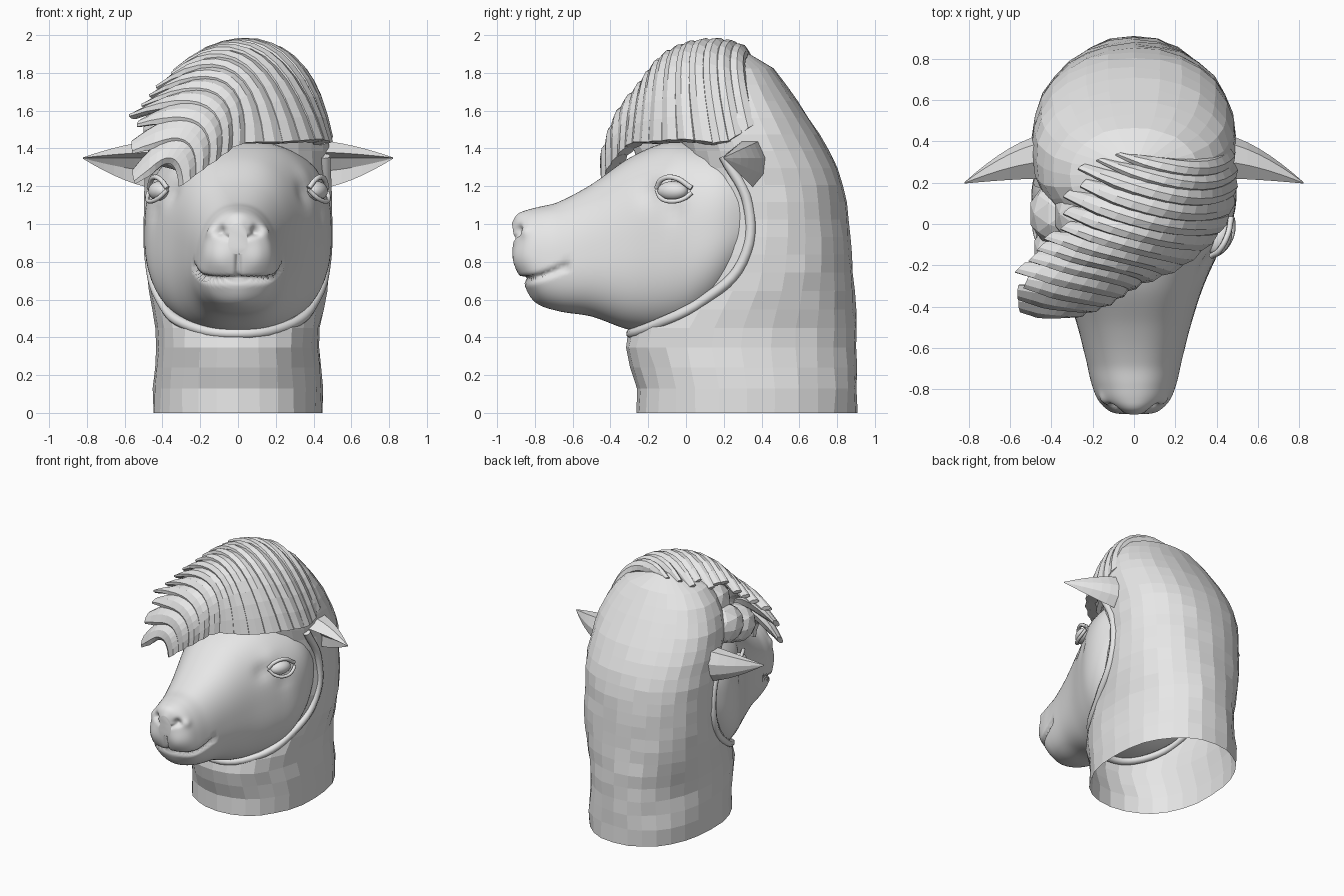
import bpy, bmesh, math, random
from mathutils import Vector

random.seed(4)
if "Cube" in bpy.data.objects:
    bpy.data.objects.remove(bpy.data.objects["Cube"])

GREY = (0.8, 0.8, 0.8, 1)
clay = bpy.data.materials.new("clay grey")
clay.use_nodes = True
clay.diffuse_color = GREY
clay.node_tree.nodes["Principled BSDF"].inputs["Base Color"].default_value = GREY


def sample(keys, x):
    """Smooth curve through rows of (position, value, value, ...)."""
    last = len(keys) - 1
    x = min(max(x, keys[0][0]), keys[-1][0])
    i = next(j for j in range(last) if x <= keys[j + 1][0])
    a, b = keys[i], keys[i + 1]
    h = b[0] - a[0]
    u = (x - a[0]) / h

    def slope(j, k):
        p, q = keys[max(j - 1, 0)], keys[min(j + 1, last)]
        return (q[k] - p[k]) / (q[0] - p[0])

    s = u * u * (3 - 2 * u)
    return [a[k] + (b[k] - a[k]) * s
            + h * u * (1 - u) * ((1 - u) * slope(i, k) - u * slope(i + 1, k))
            for k in range(1, len(a))]


def oval(angle, power):
    c, s = math.cos(angle), math.sin(angle)
    return (math.copysign(abs(c) ** (2 / power), c),
            math.copysign(abs(s) ** (2 / power), s))


def loft(name, rings, cap_start=True, cap_end=True, smooth=False, sculpt=None):
    bm = bmesh.new()
    loops = [[bm.verts.new(p) for p in ring] for ring in rings]
    n = len(loops[0])
    for lo, hi in zip(loops, loops[1:]):
        for j in range(n):
            k = (j + 1) % n
            bm.faces.new((lo[j], lo[k], hi[k], hi[j]))
    if cap_start:
        bm.faces.new(loops[0][::-1])
    if cap_end:
        bm.faces.new(loops[-1])
    bmesh.ops.recalc_face_normals(bm, faces=bm.faces)
    if sculpt:
        bm.normal_update()
        moves = [(v, v.normal * sculpt(v.co)) for v in bm.verts]
        for v, move in moves:
            v.co += move
    mesh = bpy.data.meshes.new(name)
    bm.to_mesh(mesh)
    bm.free()
    mesh.materials.append(clay)
    mesh.polygons.foreach_set("use_smooth", [smooth] * len(mesh.polygons))
    obj = bpy.data.objects.new(name, mesh)
    bpy.context.collection.objects.link(obj)
    return obj


def ball(name, place, size, turn=0, detail=3, smooth=True):
    bpy.ops.mesh.primitive_ico_sphere_add(subdivisions=detail, radius=1, location=place)
    obj = bpy.context.object
    obj.name, obj.scale, obj.rotation_euler.z = name, size, turn
    obj.data.materials.append(clay)
    if smooth:
        bpy.ops.object.shade_smooth()


def cord(name, points, radius):
    data = bpy.data.curves.new(name, "CURVE")
    data.dimensions = "3D"
    data.bevel_depth, data.bevel_resolution, data.resolution_u = radius, 2, 6
    data.use_fill_caps = True
    spline = data.splines.new("BEZIER")
    spline.bezier_points.add(len(points) - 1)
    for bp, p in zip(spline.bezier_points, points):
        bp.co = p
        bp.handle_left_type = bp.handle_right_type = "AUTO"
    data.materials.append(clay)
    obj = bpy.data.objects.new(name, data)
    bpy.context.collection.objects.link(obj)


# Woolly neck and crown: height, front, back, half width
NECK = [(0, -.26, .905, .45), (.15, -.26, .905, .45), (.4, -.32, .905, .43),
        (.7, -.1, .885, .475), (1, 0, .86, .485), (1.25, 0, .82, .49),
        (1.5, -.05, .69, .485), (1.65, -.05, .59, .44), (1.8, 0, .48, .34),
        (1.88, .05, .41, .2), (1.91, .15, .32, .08)]
rings = []
for i in range(21):
    z = 1.91 * (i / 20) ** .9
    front, back, w = sample(NECK, z)
    ring = []
    for j in range(28):
        c, s = oval(math.tau * j / 28, 2.2)
        rough = 1 + random.uniform(-.012, .012)
        ring.append((c * w * rough, (front + back) / 2 + s * (back - front) / 2 * rough, z))
    rings.append(ring)
loft("wool_neck", rings, cap_start=False)

# Face: depth, top, bottom, half width
FACE = [(-.91, 1, .84, .05), (-.89, 1.045, .75, .11), (-.85, 1.07, .68, .165),
        (-.78, 1.09, .585, .2), (-.68, 1.115, .54, .225), (-.5, 1.21, .51, .27),
        (-.3, 1.35, .44, .335), (-.1, 1.435, .42, .425), (.05, 1.44, .46, .485),
        (.2, 1.42, .58, .49), (.38, 1.3, .85, .42)]

# Soft bumps and dents: side, depth, height, radius, amount
BUMPS = [(.085, -.87, .82, .075, .022), (0, -.9, 1, .06, .012),
         (.09, -.88, .965, .024, -.04), (.15, -.85, .96, .03, .012),
         (0, -.81, .62, .08, .015), (.4, -.13, 1.28, .07, .018),
         (.36, -.2, 1.17, .06, -.02), (.44, -.05, 1.06, .05, -.012)]


def bell(x):
    return math.exp(-x * x)


def face_detail(p):
    d = 0
    for x, y, z, r, amount in BUMPS:
        d += amount * bell((Vector((abs(p.x), p.y, p.z)) - Vector((x, y, z))).length / r)
    if p.y < -.62:
        mouth = .705 + .07 * min(max((p.y + .86) / .22, 0), 1) ** 1.5
        d -= .035 * bell((p.z - mouth) / .014)
    if p.y < -.82 and .72 < p.z < .93:
        d -= .022 * bell(p.x / .014)
    if p.y < -.8 and abs(p.x) < .12:
        d -= .012 * bell((p.z - .9 - abs(p.x) * .5) / .014)
    return d


rings = []
for i in range(64):
    u = i / 63
    y = -.91 + 1.29 * u ** 1.8
    top, bottom, w = sample(FACE, y)
    power = 2.2 + .5 * u
    ring = []
    for j in range(96):
        c, s = oval(math.tau * (j + .5) / 96, power)
        ring.append((c * w * (1 - .16 * s * (1 - u)), y, (top + bottom) / 2 + s * (top - bottom) / 2))
    rings.append(ring)
loft("face", rings, smooth=True, sculpt=face_detail)

# Wool edge around the jaw
EDGE = [(.46, .2, 1.36), (.47, .33, 1.1), (.465, .3, .8), (.41, .1, .6), (.28, -.15, .47)]
cord("wool_edge", EDGE + [(0, -.29, .42)] + [(-x, y, z) for x, y, z in EDGE[::-1]], .028)

# Ear cross-section: outer shell, then the hollow facing forward
EAR = [(.22, 1.38), (.3, 1.44), (.39, 1.44), (.43, 1.35), (.42, 1.26),
       (.36, 1.19), (.36, 1.28), (.31, 1.35)]
TIP = Vector((.82, .195, 1.35))
for side, label in ((1, "left"), (-1, "right")):
    rings = []
    for i in range(8):
        s = i / 7
        pull = .97 * s ** 1.5
        rings.append([(side * (.44 + .38 * s), y + (TIP.y - y) * pull, z + (TIP.z - z) * pull)
                      for y, z in EAR])
    loft(label + "_ear", rings)

    # Closed eye with folded lids
    ball(label + "_eyelid", (side * .415, -.07, 1.175), (.055, .085, .052), side * -.4)
    lid = [(.375, -.155, 1.18), (.425, -.13, 1.135), (.468, -.07, 1.12),
           (.48, -.01, 1.135), (.475, .03, 1.165)]
    cord(label + "_lower_lid", [(side * x, y, z) for x, y, z in lid], .012)
    crease = [(.375, -.155, 1.19), (.41, -.13, 1.235), (.45, -.06, 1.245), (.47, .03, 1.19)]
    cord(label + "_upper_lid", [(side * x, y, z) for x, y, z in crease], .014)

# Swept tuft: roots, crest and tips from back to front
ROOT = [(.44, .36, 1.52), (.46, .2, 1.43), (.4, 0, 1.44), (.22, -.17, 1.43),
        (0, -.27, 1.42), (-.15, -.36, 1.33), (-.3, -.42, 1.21)]
CREST = [(.27, .3, 1.85), (.22, .15, 1.89), (.12, 0, 1.89), (0, -.12, 1.84),
         (-.1, -.22, 1.72), (-.22, -.34, 1.56), (-.36, -.42, 1.34)]
ENDS = [(-.05, .36, 1.87), (-.2, .27, 1.87), (-.28, .12, 1.83), (-.38, -.03, 1.75),
        (-.47, -.15, 1.64), (-.57, -.28, 1.5), (-.52, -.42, 1.2)]
PATHS = [[(i, *p) for i, p in enumerate(path)] for path in (ROOT, CREST, ENDS)]


def tuft(t, s):
    a, b, c = (Vector(sample(path, t * 6)) for path in PATHS)
    return a * (2 * s - 1) * (s - 1) + b * 4 * s * (1 - s) + c * s * (2 * s - 1)


LOCKS, STEPS, e = 14, 11, .01
for i in range(LOCKS):
    t = (i + .5) / LOCKS
    reach = random.uniform(.95, 1.05)
    rings = []
    for k in range(STEPS + 1):
        s = reach * k / STEPS
        across = (tuft(t + e, s) - tuft(t - e, s)) / (2 * e)
        along = tuft(t, s + e) - tuft(t, s - e)
        out = along.cross(across).normalized()
        if out.dot(tuft(t, s) - Vector((0, .2, 1.3))) < 0:
            out = -out
        taper = min(1, .45 + (1 - k / STEPS) * 2.6)
        half = across * (.72 / LOCKS) * taper
        ring = []
        for j in range(8):
            c, q = oval(math.tau * j / 8, 2)
            lift = .045 * q * taper + .018 * c * s
            ring.append(tuft(t, s) + half * c + out * lift)
        rings.append(ring)
    loft(f"tuft_lock_{i + 1}", rings)

# Wool clumps beneath the overhanging tuft
for place, size in (((-.34, .05, 1.5), .17), ((-.33, -.13, 1.43), .16), ((-.2, .05, 1.64), .19)):
    ball("wool_clump", place, (size, size, size * .9), detail=2, smooth=False)
